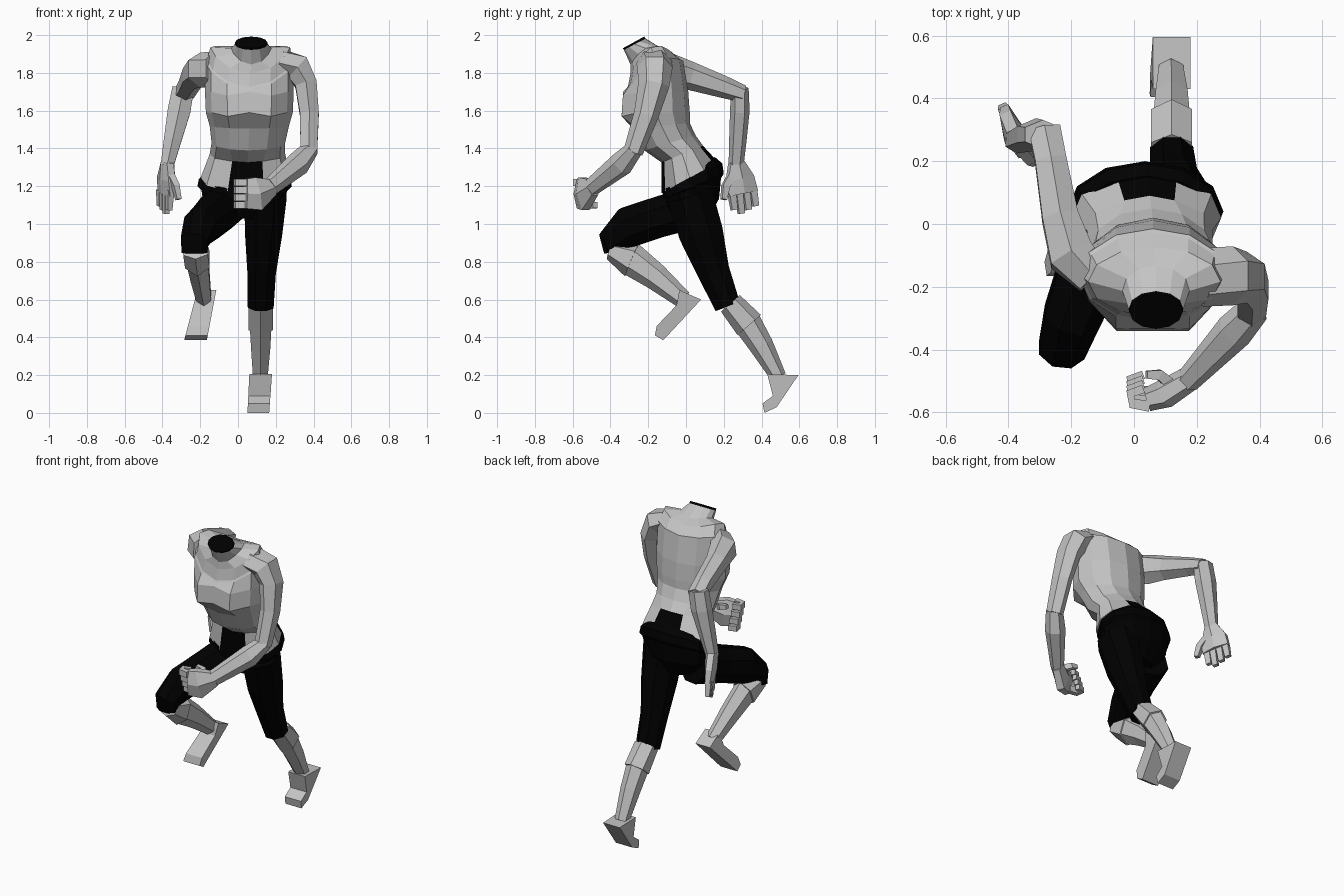
import bpy, bmesh
from math import sin, cos, pi
from mathutils import Vector

cube = bpy.data.objects.get("Cube")
if cube:
    bpy.data.objects.remove(cube)


def make_material(name, value):
    mat = bpy.data.materials.new(name)
    mat.use_nodes = True
    color = (value, value, value, 1)
    mat.diffuse_color = color
    mat.node_tree.nodes["Principled BSDF"].inputs["Base Color"].default_value = color
    return mat


GREY = make_material("light_grey", 0.55)
BLACK = make_material("black", 0)
X, Z = Vector((1, 0, 0)), Vector((0, 0, 1))


def finish(name, bm, materials):
    bmesh.ops.recalc_face_normals(bm, faces=bm.faces)
    mesh = bpy.data.meshes.new(name)
    bm.to_mesh(mesh)
    bm.free()
    for mat in materials:
        mesh.materials.append(mat)
    obj = bpy.data.objects.new(name, mesh)
    bpy.context.collection.objects.link(obj)


def loft(rings):
    """Skin a list of rings and close both ends; returns the mesh, its loops and rows of faces."""
    bm = bmesh.new()
    loops = [[bm.verts.new(p) for p in ring] for ring in rings]
    n = len(loops[0])
    rows = []
    for a, b in zip(loops, loops[1:]):
        rows.append([bm.faces.new((a[i], a[(i + 1) % n], b[(i + 1) % n], b[i])) for i in range(n)])
    bm.faces.new(loops[0][::-1])
    rows.append([bm.faces.new(loops[-1])])
    return bm, loops, rows


def body_ring(x, y, z, rx, ry, slope=0, lift=0, n=12):
    """Horizontal ring, raised towards the back by slope and at the sides by lift."""
    ring = []
    for i in range(n):
        a = 2 * pi * i / n - pi / 2
        dy = ry * sin(a)
        ring.append(Vector((x + rx * cos(a), y + dy, z + slope * dy + lift * cos(a) ** 2)))
    return ring


def tube(name, path, material=GREY, side=X, n=6):
    """Limb along a path of (x, y, z, radius along side, other radius)."""
    pts = [Vector(p[:3]) for p in path]
    rings = []
    for i, p in enumerate(path):
        t = (pts[min(i + 1, len(pts) - 1)] - pts[max(i - 1, 0)]).normalized()
        u = (side - t * side.dot(t)).normalized()
        v = t.cross(u)
        angles = [2 * pi * (k + 0.5) / n for k in range(n)]
        grow = 1 / cos(pi / n) ** 0.7
        rings.append([pts[i] + (u * cos(a) * p[3] + v * sin(a) * p[4]) * grow for a in angles])
    finish(name, loft(rings)[0], [material])


def shoe(name, profile, top, sole):
    """Side profile in y and z, its x range blending from top to sole."""
    high, low = max(p[1] for p in profile), min(p[1] for p in profile)
    rings = []
    for side in (0, 1):
        ring = []
        for y, z in profile:
            f = (z - low) / (high - low)
            ring.append(Vector((sole[side] + (top[side] - sole[side]) * f, y, z)))
        rings.append(ring)
    finish(name, loft(rings)[0], [GREY])


# Torso with neck stump
torso_rings = [body_ring(*r) for r in (
    (.04, .02, 1.245, .238, .15, .55),
    (.05, -.02, 1.37, .2, .11, .4),
    (.055, -.085, 1.43, .195, .135, .3),
    (.06, -.13, 1.52, .21, .15, .1),
    (.06, -.16, 1.59, .23, .18),
    (.06, -.16, 1.7, .235, .172),
    (.06, -.165, 1.79, .235, .15, .5, .07),
    (.065, -.185, 1.855, .215, .115, .5, .085),
    (.07, -.215, 1.89, .11, .085, .55, .045),
    (.07, -.272, 1.953, .093, .062, .55),
    (.07, -.28, 1.965, .09, .06, .55))]
bm, loops, rows = loft(torso_rings)
for i in (1, 11):                                   # chest fullness
    for row in (4, 5):
        loops[row][i].co += Vector((0, -.025, -.02))
for ring in loops[:2]:                              # narrow the waist patches
    for i in (1, 5, 7, 11):
        ring[i].co.x = .045 + (ring[i].co.x - .045) * .8
for i in (0, 5, 6, 11):                             # waist patches, front and back
    rows[0][i].material_index = 1
for f in rows[-2] + rows[-1]:                       # neck rim and opening
    f.material_index = 1
yoke = [f for row in rows[6:] for f in row]
bmesh.ops.recalc_face_normals(bm, faces=bm.faces)
bmesh.ops.inset_region(bm, faces=yoke, thickness=.012, depth=-.006)
finish("torso", bm, [GREY, BLACK])

# Shorts: hip block with flared waist, higher at the back
hips = [body_ring(*r) for r in (
    (.03, .03, 1.03, .12, .09),
    (.03, .035, 1.12, .215, .14, .1),
    (.035, .04, 1.19, .23, .145, .35),
    (.035, .04, 1.2, .25, .16, .42),
    (.035, .035, 1.235, .243, .157, .55),
    (.04, .014, 1.268, .226, .139, .62, -.02))]
finish("shorts_hips", loft(hips)[0], [BLACK])

# Short legs
tube("shorts_left_leg", [
    (.145, .02, 1.15, .115, .125), (.135, .08, .95, .1, .12),
    (.125, .145, .75, .077, .088), (.12, .22, .565, .07, .07)], BLACK, n=8)
tube("shorts_right_leg", [
    (-.08, .04, 1.09, .12, .115), (-.14, -.15, 1.035, .105, .11),
    (-.2, -.3, .985, .09, .11), (-.23, -.4, .91, .075, .07),
    (-.23, -.39, .85, .07, .045)], BLACK, n=8)

# Lower legs: wide cuff then tapered shin
tube("left_cuff", [(.12, .235, .58, .068, .06), (.12, .335, .465, .068, .074)])
tube("left_shin", [(.12, .325, .475, .06, .068), (.12, .4, .355, .053, .058),
                   (.118, .49, .19, .04, .038)])
tube("right_cuff", [(-.225, -.4, .86, .068, .045), (-.215, -.285, .81, .068, .086)])
tube("right_shin", [(-.215, -.3, .82, .06, .08), (-.2, -.16, .72, .052, .064),
                    (-.18, -.015, .6, .04, .044)])

# Shoes
shoe("left_shoe", [(.43, .205), (.595, .2), (.48, .03), (.415, 0), (.405, .05), (.46, .09)],
     (.06, .18), (.05, .165))
shoe("right_shoe", [(-.035, .65), (.08, .6), (-.12, .385), (-.165, .41), (-.155, .46), (-.05, .57)],
     (-.215, -.115), (-.285, -.165))

# Left arm, bent across the front
tube("left_upper_arm", [(.22, -.17, 1.865, .06, .085), (.315, -.165, 1.83, .075, .085),
                        (.36, -.17, 1.74, .06, .075), (.378, -.21, 1.58, .052, .06),
                        (.375, -.28, 1.38, .046, .047)])
tube("left_forearm", [(.385, -.27, 1.4, .04, .045), (.32, -.34, 1.32, .06, .055),
                      (.17, -.5, 1.195, .045, .036)], side=Z)
tube("left_palm", [(.18, -.49, 1.195, .045, .036), (.1, -.54, 1.16, .092, .042),
                   (.04, -.56, 1.16, .082, .034)], side=Z)
for i in range(4):
    z = 1.1 + i * .04
    y = -.535 - i * .015
    tube(f"left_finger_{i + 1}", [(.05, y, z, .021, .02), (-.005, y + .008, z, .021, .018),
                                  (-.012, y + .04, z, .02, .017),
                                  (.03, y + .055, z, .018, .015)], side=Z, n=4)
tube("left_thumb", [(.13, -.52, 1.2, .02, .02), (.08, -.48, 1.22, .018, .018),
                    (.04, -.48, 1.23, .014, .014)], side=Z, n=4)

# Right arm, swung back
tube("right_upper_arm", [(-.13, -.17, 1.82, .06, .085), (-.2, -.1, 1.815, .075, .085),
                         (-.235, .02, 1.785, .06, .068), (-.265, .2, 1.725, .052, .053),
                         (-.285, .3, 1.69, .053, .042)])
tube("right_forearm", [(-.29, .285, 1.72, .06, .042), (-.312, .285, 1.6, .063, .047),
                       (-.345, .275, 1.45, .049, .042), (-.375, .265, 1.31, .036, .036)])
across = Vector((-.4, .92, 0))
tube("right_palm", [(-.373, .265, 1.33, .04, .035), (-.38, .285, 1.24, .08, .034),
                    (-.38, .3, 1.16, .088, .026)], side=across)
for i in range(4):
    root = Vector((-.36, .24, 1.18)) + across * i * .041
    tip = root + Vector((-.005, .015, -.125 + .02 * abs(i - 1)))
    tube(f"right_finger_{i + 1}", [(*root, .021, .02), (*tip, .018, .014)], side=across, n=4)
tube("right_thumb", [(-.365, .25, 1.27, .022, .02), (-.33, .21, 1.2, .022, .018),
                     (-.315, .2, 1.13, .016, .014)], side=across, n=4)
